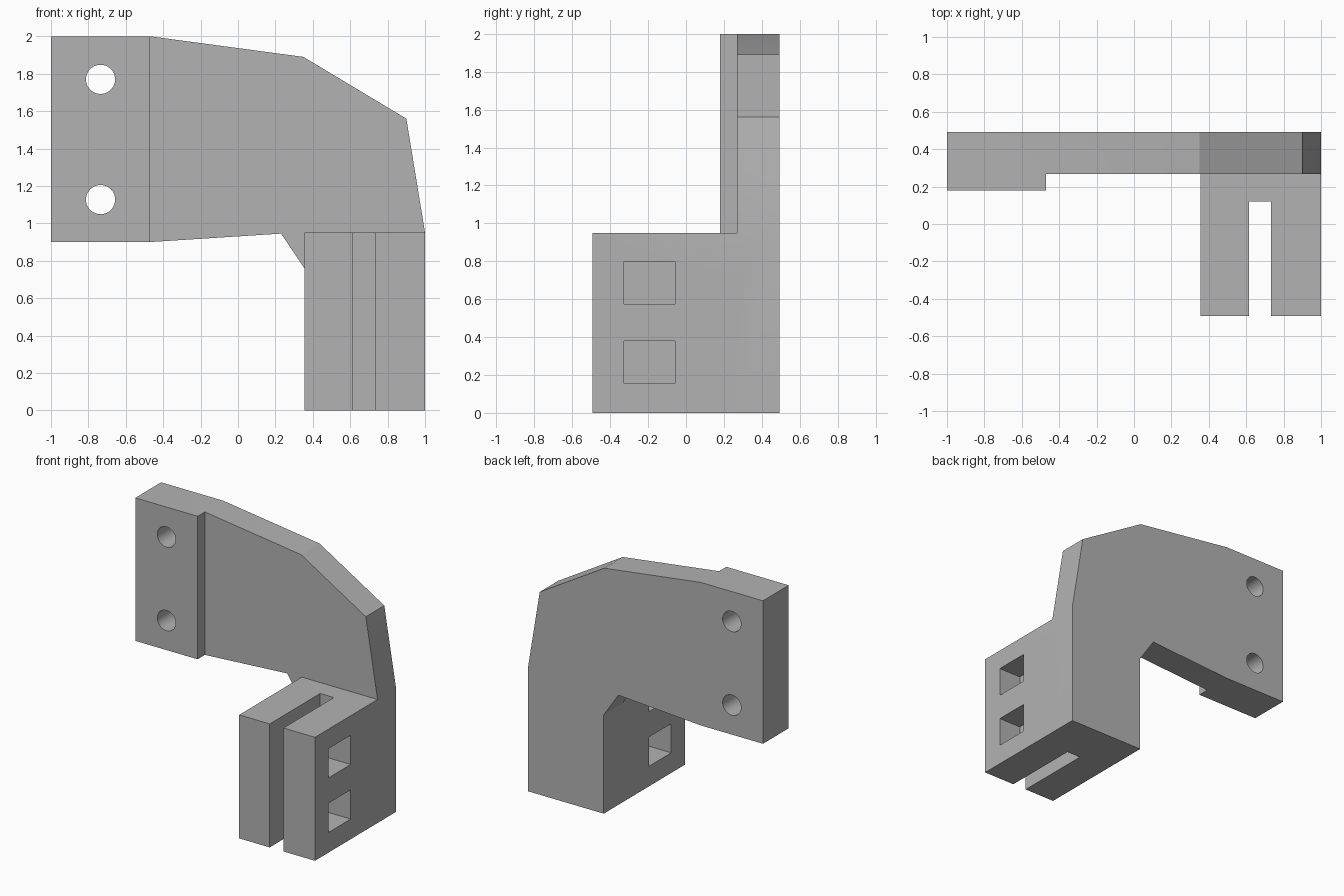
import bpy, bmesh
from mathutils import Matrix, Vector

default = bpy.data.objects.get("Cube")
if default:
    bpy.data.objects.remove(default, do_unlink=True)

grey = bpy.data.materials.new("plain grey")
grey.use_nodes = True
colour = (0.45, 0.45, 0.45, 1)
grey.diffuse_color = colour
grey.node_tree.nodes["Principled BSDF"].inputs["Base Color"].default_value = colour

BACK, FRONT, ARM_FRONT, PAD_FRONT = 0.493, -0.493, 0.268, 0.18
LEFT, RIGHT, BLOCK_TOP = 1.0, 0.355, 0.95


def finish(name, bm):
    bmesh.ops.recalc_face_normals(bm, faces=bm.faces)
    mesh = bpy.data.meshes.new(name)
    bm.to_mesh(mesh)
    bm.free()
    mesh.materials.append(grey)
    ob = bpy.data.objects.new(name, mesh)
    bpy.context.collection.objects.link(ob)
    return ob


def prism(name, points, direction):
    """Extrude a closed outline of 3D points along a direction."""
    bm = bmesh.new()
    face = bm.faces.new([bm.verts.new(p) for p in points])
    out = bmesh.ops.extrude_face_region(bm, geom=[face])
    verts = [v for v in out["geom"] if isinstance(v, bmesh.types.BMVert)]
    bmesh.ops.translate(bm, verts=verts, vec=Vector(direction))
    return finish(name, bm)


def box(name, x0, x1, y0, y1, z0, z1):
    return prism(name, [(x0, y0, z0), (x1, y0, z0), (x1, y1, z0), (x0, y1, z0)],
                 (0, 0, z1 - z0))


def cylinder(name, centre, radius, length, axis):
    bm = bmesh.new()
    bmesh.ops.create_cone(bm, cap_ends=True, segments=40, radius1=radius,
                          radius2=radius, depth=length)
    turn = Vector((0, 0, 1)).rotation_difference(Vector(axis)).to_matrix().to_4x4()
    bm.transform(Matrix.Translation(centre) @ turn)
    return finish(name, bm)


def combine(target, tool, operation):
    """Apply a boolean and discard the tool."""
    tool.hide_render = True
    mod = target.modifiers.new(operation.lower(), "BOOLEAN")
    mod.operation, mod.solver, mod.object = operation, "EXACT", tool
    bpy.context.view_layer.objects.active = target
    bpy.ops.object.modifier_apply(modifier=mod.name)
    bpy.data.objects.remove(tool, do_unlink=True)


# Curved arm with its leg and inner gusset, one outline
outline = [(-1, 0.9), (-0.47, 0.9), (0.23, 0.945), (RIGHT, 0.76), (RIGHT, 0), (LEFT, 0),
           (LEFT, BLOCK_TOP), (0.9, 1.56), (0.35, 1.89), (-0.47, 2), (-1, 2)]
bracket = prism("bracket", [(x, BACK, z) for x, z in outline], (0, ARM_FRONT - BACK, 0))

# Thicker mounting pad and the clamp block
combine(bracket, box("mounting_pad", -1, -0.47, PAD_FRONT, BACK, 0.9, 2), "UNION")
combine(bracket, box("clamp_block", RIGHT, LEFT, FRONT, BACK, 0, BLOCK_TOP), "UNION")

# Slot through the clamp block
combine(bracket, box("slot", 0.615, 0.732, -0.7, 0.12, -0.2, 1.2), "DIFFERENCE")

# Mounting holes through the pad
for z in (1.127, 1.77):
    combine(bracket, cylinder("pad_hole", (-0.735, 0.35, z), 0.078, 0.6, (0, 1, 0)),
            "DIFFERENCE")

# Nut pockets on both sides, joined by bolt holes
DEPTH = 0.19
for z in (0.267, 0.687):
    for x0, x1 in ((RIGHT - 0.1, RIGHT + DEPTH), (LEFT - DEPTH, LEFT + 0.1)):
        combine(bracket, box("pocket", x0, x1, -0.327, -0.058, z - 0.112, z + 0.112),
                "DIFFERENCE")
    combine(bracket, cylinder("bolt_hole", (0.68, -0.192, z), 0.045, 1, (1, 0, 0)),
            "DIFFERENCE")

bpy.ops.object.select_all(action="DESELECT")
bracket.select_set(True)
bpy.context.view_layer.objects.active = bracket
bpy.ops.object.shade_smooth_by_angle(angle=0.2)
